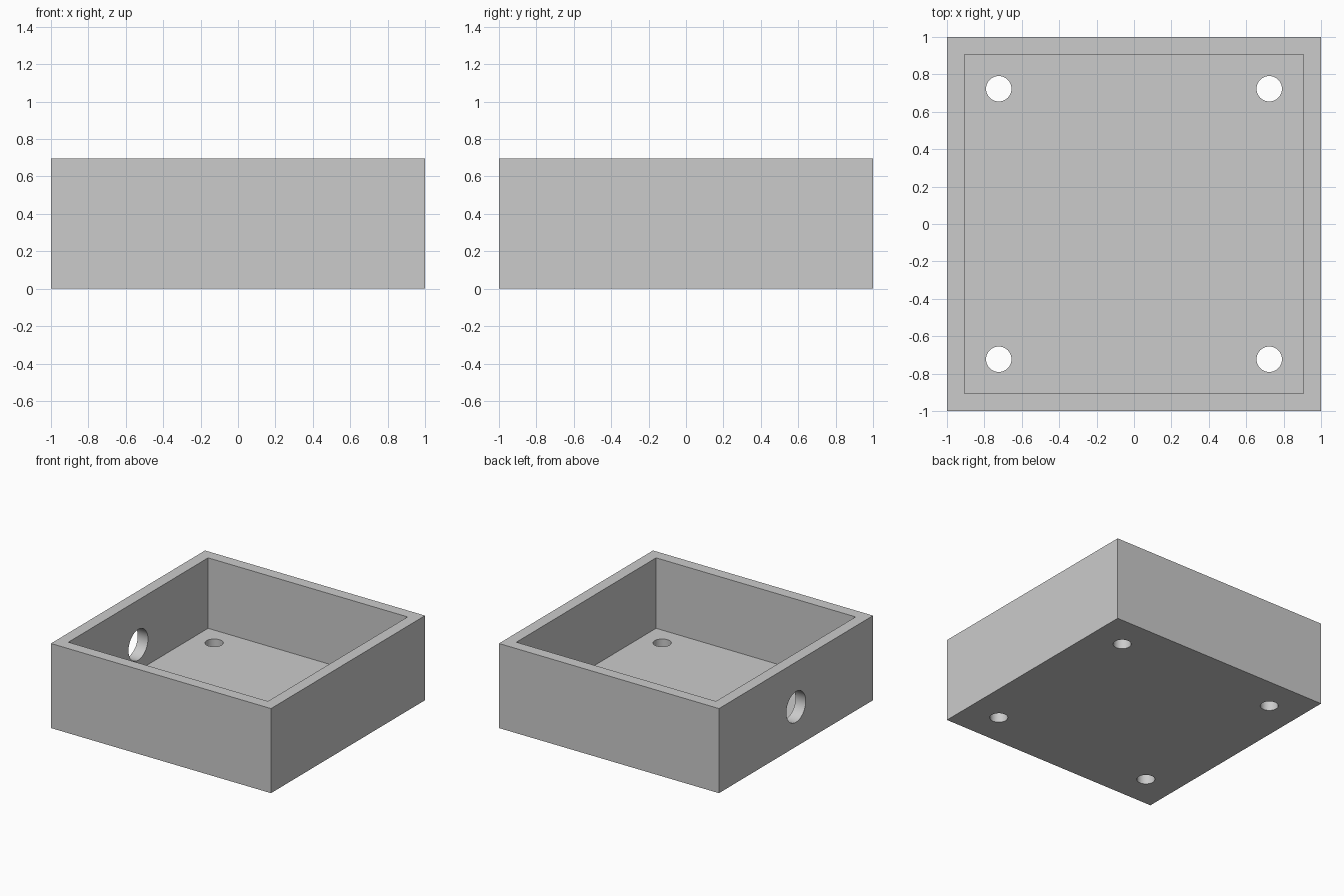
import bpy
import math

if "Cube" in bpy.data.objects:
    bpy.data.objects.remove(bpy.data.objects["Cube"], do_unlink=True)

HEIGHT = 0.695
FLOOR = 0.116
INNER = 0.907      # half width of the cavity
SCREW = 0.723      # screw hole offset from the centre

grey = bpy.data.materials.new("light grey")
grey.use_nodes = True
grey.diffuse_color = (0.6, 0.6, 0.6, 1)
grey.node_tree.nodes["Principled BSDF"].inputs["Base Color"].default_value = (0.6, 0.6, 0.6, 1)


def block(name, half, bottom, top):
    bpy.ops.mesh.primitive_cube_add(size=1, location=(0, 0, (bottom + top) / 2))
    obj = bpy.context.object
    obj.name = name
    obj.scale = (2 * half, 2 * half, top - bottom)
    bpy.ops.object.transform_apply(location=True, rotation=True, scale=True)
    return obj


def drill(name, radius, depth, location, rotation=(0, 0, 0)):
    bpy.ops.mesh.primitive_cylinder_add(vertices=64, radius=radius, depth=depth,
                                        location=location, rotation=rotation)
    bpy.context.object.name = name
    return bpy.context.object


# Solid body of the open box
box = block("open_box", 1, 0, HEIGHT)
box.data.materials.append(grey)

# Cavity, four floor holes and one cable hole in the -x wall
cutters = [block("cavity_cutter", INNER, FLOOR, HEIGHT + 0.2)]
for x in (-SCREW, SCREW):
    for y in (-SCREW, SCREW):
        cutters.append(drill("screw_hole_cutter", 0.068, 0.4, (x, y, FLOOR / 2)))
cutters.append(drill("cable_hole_cutter", 0.126, 0.4, (-0.95, 0, 0.327), (0, math.pi / 2, 0)))

# Cut each shape out, then drop the cutter
bpy.ops.object.select_all(action="DESELECT")
box.select_set(True)
bpy.context.view_layer.objects.active = box
for cutter in cutters:
    cutter.hide_render = True
    mod = box.modifiers.new("cut", "BOOLEAN")
    mod.operation = "DIFFERENCE"
    mod.solver = "EXACT"
    mod.object = cutter
    bpy.ops.object.modifier_apply(modifier=mod.name)
    bpy.data.objects.remove(cutter, do_unlink=True)

# Round hole walls, crisp edges
bpy.ops.object.shade_smooth_by_angle(angle=math.radians(30))
